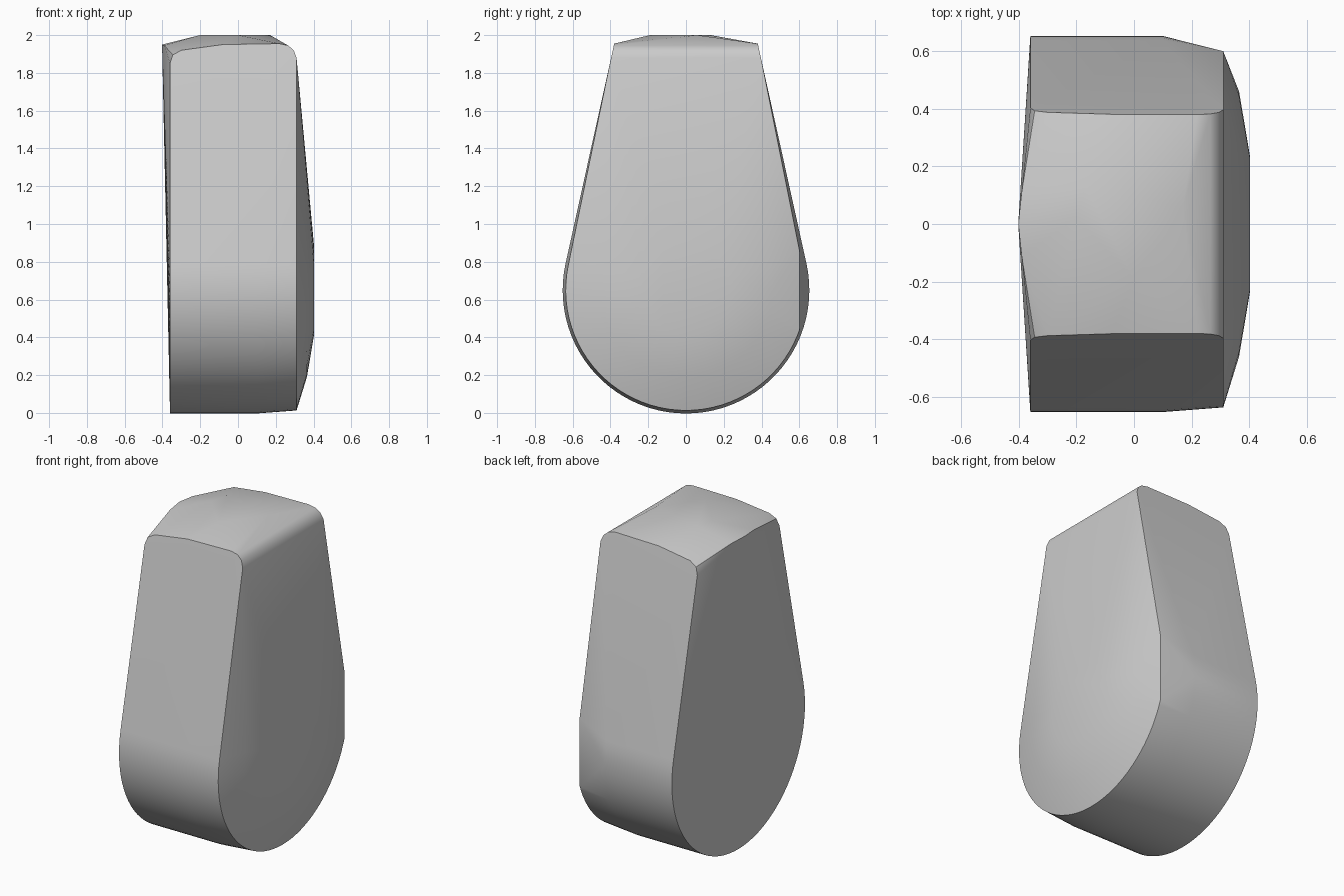
import bpy, bmesh, math

cube = bpy.data.objects.get("Cube")
if cube:
    bpy.data.objects.remove(cube, do_unlink=True)

CENTRE_Z = 0.65      # centre of the round lower end
RADIUS = 0.653
TOP_Y, TOP_Z = 0.38, 1.955


def tangent_angle(radius):
    """Angle on the round end where the straight taper begins."""
    dy, dz = TOP_Y, TOP_Z - CENTRE_Z
    return math.atan2(dz, dy) - math.acos(radius / math.hypot(dy, dz))


def round_end(x, radius, y_limit=1.0, steps=48):
    """Lower arc of the teardrop outline, optionally trimmed at the back."""
    start = tangent_angle(radius)
    sweep = math.pi + 2 * start
    pts = []
    for i in range(steps + 1):
        a = start - sweep * i / steps
        y, z = radius * math.cos(a), CENTRE_Z + radius * math.sin(a)
        if y <= y_limit:
            pts.append((x, y, z))
    if radius > y_limit:
        h = math.sqrt(radius ** 2 - y_limit ** 2)
        pts += [(x, y_limit, CENTRE_Z + s * h) for s in (-1, 1)]
    return pts


def taper_pair(x, z):
    """Matching front and back points on the tapered walls."""
    a = tangent_angle(RADIUS)
    y = TOP_Y + (TOP_Z - z) * math.tan(a)
    return [(x, y, z), (x, -y, z)]


def disc(x, radius, steps=24):
    """Ring of the shallow dome on one side."""
    return [(x, radius * math.cos(t), CENTRE_Z + radius * math.sin(t))
            for t in (math.tau * i / steps for i in range(steps))]


# Teardrop outlines across the width, trimmed at one back corner
points = round_end(-0.36, RADIUS) + round_end(0.1, RADIUS)
points += round_end(0.31, 0.637, 0.6)

# Tapered walls with rounded upper corners
for x, z in [(-0.36, 1.85), (-0.345, 1.895), (-0.3, 1.92), (-0.08, 1.95),
             (0.22, 1.955), (0.265, 1.945), (0.295, 1.92), (0.31, 1.88)]:
    points += taper_pair(x, z)

# Shallow dome on one side, slight peak on the other
points += disc(0.402, 0.24) + disc(0.365, 0.46)
points += [(-0.402, 0, 1.95), (-0.39, 0.11, 1.945), (-0.39, -0.11, 1.945)]

# Low facets of the crown
points += [(-0.2, 0.02, 2), (-0.17, 0.13, 2), (0, -0.19, 2), (0.17, 0.06, 2)]

# Stretch one solid skin over the outlines
bm = bmesh.new()
for p in points:
    bm.verts.new(p)
hull = bmesh.ops.convex_hull(bm, input=bm.verts[:])
unused = {g for key in ("geom_interior", "geom_unused") for g in hull[key]
          if isinstance(g, bmesh.types.BMVert)}
bmesh.ops.delete(bm, geom=list(unused), context='VERTS')
bmesh.ops.dissolve_limit(bm, angle_limit=math.radians(0.2),
                         verts=bm.verts[:], edges=bm.edges[:])
bmesh.ops.recalc_face_normals(bm, faces=bm.faces[:])
mesh = bpy.data.meshes.new("teardrop_block")
bm.to_mesh(mesh)
bm.free()

block = bpy.data.objects.new("teardrop_block", mesh)
bpy.context.collection.objects.link(block)

# Plain grey finish
grey = bpy.data.materials.new("plain_grey")
grey.use_nodes = True
colour = (0.6, 0.6, 0.6, 1)
grey.diffuse_color = colour
grey.node_tree.nodes["Principled BSDF"].inputs["Base Color"].default_value = colour
mesh.materials.append(grey)

bpy.ops.object.select_all(action='DESELECT')
block.select_set(True)
bpy.context.view_layer.objects.active = block
bpy.ops.object.shade_smooth_by_angle(angle=math.radians(30))
